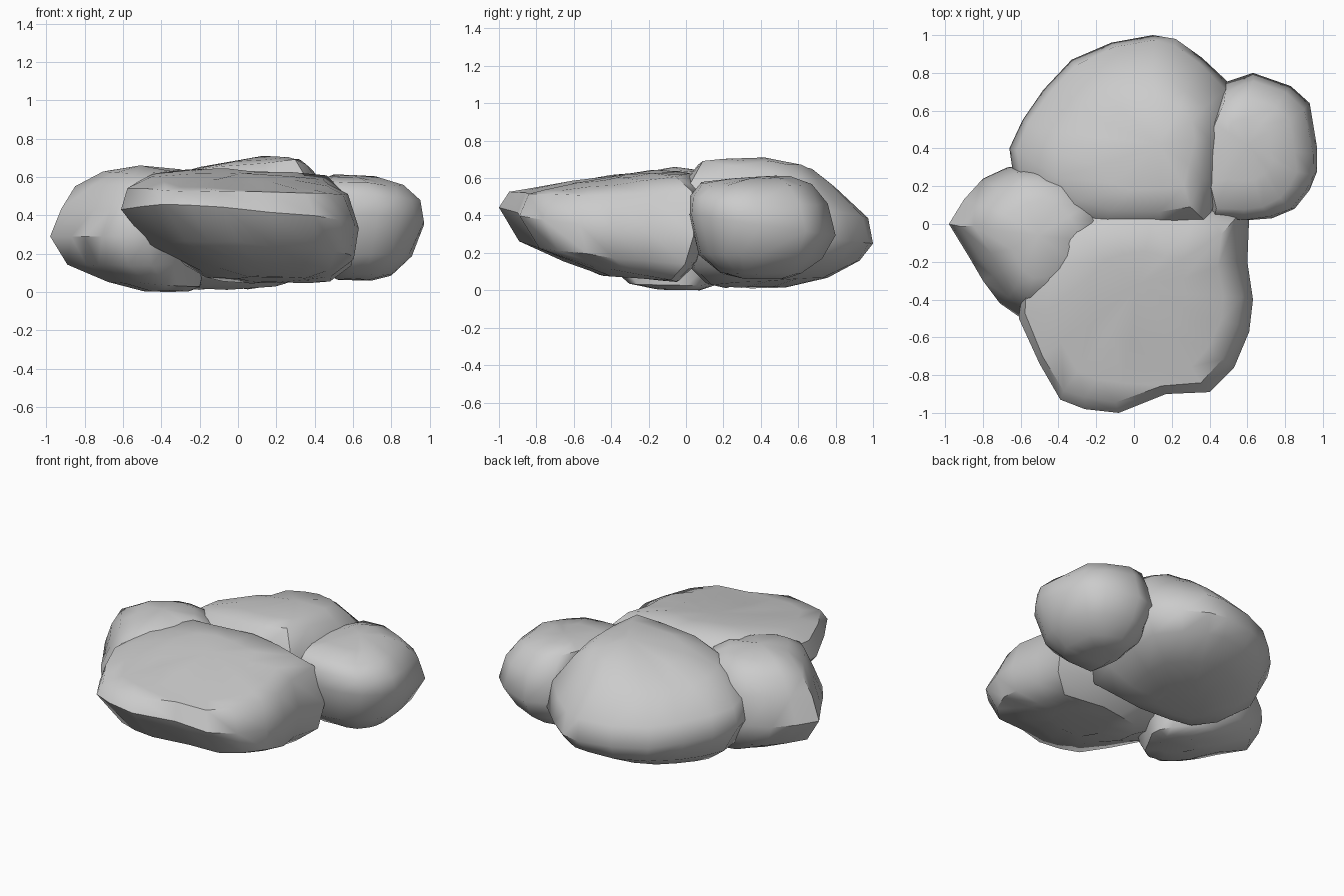
import bpy, bmesh, random

random.seed(4)


def boulder(name, centre, outline, layers, top):
    """Stack scaled copies of a plan outline.
    Layer = height, scale, shift x, shift y, slope along x, slope along y."""
    bm = bmesh.new()
    cx, cy = centre
    n = len(outline)
    rings = []
    for z, s, ox, oy, sx, sy in layers:
        j = 0.01 if s < 0.96 else 0.0
        ring = []
        for x, y in outline:
            dx, dy = (x - cx) * s, (y - cy) * s
            ring.append(bm.verts.new((
                cx + ox + dx + random.uniform(-j, j),
                cy + oy + dy + random.uniform(-j, j),
                z + sx * dx + sy * dy + random.uniform(-j, j) * 0.6)))
        rings.append(ring)
    for a, b in zip(rings, rings[1:]):
        for i in range(n):
            k = (i + 1) % n
            bm.faces.new((a[i], a[k], b[k], b[i]))
    tip = bm.verts.new(top)
    for i in range(n):
        bm.faces.new((rings[-1][i], rings[-1][(i + 1) % n], tip))
    bm.faces.new(rings[0][::-1])
    bmesh.ops.recalc_face_normals(bm, faces=bm.faces)
    mesh = bpy.data.meshes.new(name)
    bm.to_mesh(mesh)
    bm.free()
    ob = bpy.data.objects.new(name, mesh)
    bpy.context.collection.objects.link(ob)
    bpy.ops.object.select_all(action='DESELECT')
    ob.select_set(True)
    bpy.context.view_layer.objects.active = ob
    bpy.ops.object.shade_smooth_by_angle(angle=0.8)


# Large front boulder, overhanging to the front and left
boulder("front_boulder", (0.03, -0.45),
        [(.61, .04), (.60, -.2), (.63, -.4), (.61, -.57), (.53, -.76), (.40, -.89),
         (.17, -.9), (-.08, -1), (-.26, -.98), (-.39, -.93), (-.5, -.74),
         (-.61, -.5), (-.58, -.2), (-.4, .04), (-.15, .10), (.13, .13), (.4, .10)],
        [(.07, .30, .15, .15, 0, -.08),
         (.105, .55, .13, .10, 0, -.18),
         (.21, .85, .06, .03, -.06, -.09),
         (.38, 1.0, 0, 0, -.07, -.10),
         (.53, .93, -.02, .02, -.03, .02),
         (.58, .75, -.01, .03, -.04, .11),
         (.605, .42, -.01, .06, -.04, .13)],
        (0.02, -0.32, 0.62))

# Large back boulder, sloping down to the rear
boulder("back_boulder", (-0.03, 0.5),
        [(.52, .5), (.51, .74), (.36, .88), (.22, .98), (.10, 1), (-.12, .96),
         (-.33, .87), (-.48, .71), (-.59, .55), (-.66, .4), (-.63, .2),
         (-.45, .02), (-.2, -.06), (.15, -.06), (.40, -.02), (.48, .2)],
        [(.015, .30, -.08, -.12, 0, 0),
         (.05, .60, -.04, -.05, 0, .05),
         (.14, .86, 0, 0, 0, .03),
         (.30, 1.0, 0, 0, 0, -.10),
         (.45, .95, .01, -.01, .05, -.14),
         (.60, .69, .04, -.05, .10, -.16),
         (.665, .45, .10, -.06, .09, -.08)],
        (0.13, 0.42, 0.71))

# Small left boulder, its foot reaching under the front one
boulder("left_boulder", (-0.55, -0.09),
        [(-.98, 0), (-.87, -.18), (-.8, -.3), (-.71, -.42), (-.61, -.49),
         (-.47, -.49), (-.34, -.40), (-.26, -.26), (-.18, -.1), (-.16, .03),
         (-.22, .15), (-.38, .27), (-.54, .31), (-.67, .30), (-.8, .24), (-.9, .13)],
        [(.005, .30, .18, .05, 0, 0),
         (.04, .60, .12, .03, -.06, 0),
         (.14, .87, .03, .01, 0, 0),
         (.29, 1.0, 0, 0, 0, 0),
         (.45, .92, .03, 0, .05, .05),
         (.57, .77, .04, .01, .05, .04),
         (.63, .50, .05, .01, .02, .03)],
        (-0.51, -0.06, 0.66))

# Small right boulder, steep on its front face
boulder("right_boulder", (0.66, 0.4),
        [(.97, .28), (.97, .4), (.93, .64), (.83, .73), (.63, .8), (.48, .75),
         (.40, .62), (.36, .4), (.38, .2), (.41, .03), (.6, .02), (.73, .03),
         (.85, .08), (.93, .18)],
        [(.065, .30, -.05, 0, 0, 0),
         (.09, .55, -.03, -.01, 0, 0),
         (.18, .83, -.02, -.01, .03, -.04),
         (.35, 1.0, 0, 0, 0, -.14),
         (.48, .94, -.01, -.02, -.03, -.06),
         (.57, .76, -.04, -.03, -.06, .0),
         (.60, .42, -.06, -.01, -.05, .04)],
        (0.6, 0.42, 0.61))
